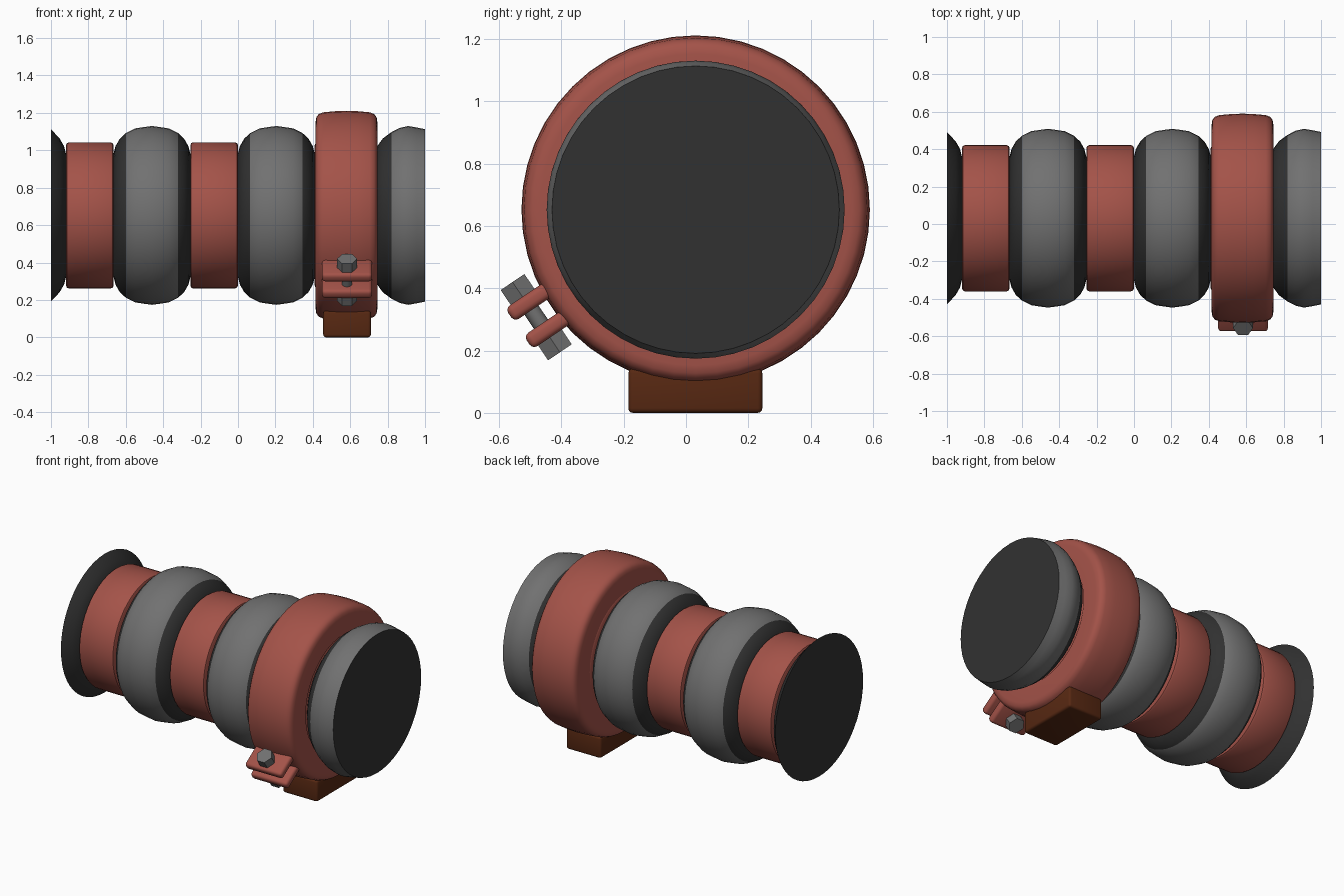
import bpy, bmesh, math
from mathutils import Matrix, Vector

if "Cube" in bpy.data.objects:
    bpy.data.objects.remove(bpy.data.objects["Cube"])

CY, CZ = 0.031, 0.652      # hose axis


def mat(name, rgb):
    m = bpy.data.materials.new(name)
    m.diffuse_color = (*rgb, 1)
    m.use_nodes = True
    m.node_tree.nodes["Principled BSDF"].inputs["Base Color"].default_value = m.diffuse_color
    return m


RED = mat("brick red", (0.37, 0.086, 0.066))
GREY = mat("mid grey", (0.165, 0.165, 0.165))
DARK = mat("dark grey", (0.031, 0.031, 0.031))
BROWN = mat("dark brown", (0.095, 0.021, 0.006))


def finish(bm, name, mats, angle=40):
    bmesh.ops.recalc_face_normals(bm, faces=bm.faces)
    me = bpy.data.meshes.new(name)
    bm.to_mesh(me)
    bm.free()
    ob = bpy.data.objects.new(name, me)
    bpy.context.collection.objects.link(ob)
    for m in mats:
        me.materials.append(m)
    bpy.ops.object.select_all(action='DESELECT')
    ob.select_set(True)
    bpy.context.view_layer.objects.active = ob
    bpy.ops.object.shade_smooth_by_angle(angle=math.radians(angle))
    return ob


def lathe(name, profile, mats, is_dark=lambda x: False, ring=False, n=48):
    """Revolve (x, r) points around the hose axis; cap the ends or close the loop."""
    bm = bmesh.new()
    rings = [[bm.verts.new((x, CY + r * math.sin(2 * math.pi * i / n),
                            CZ + r * math.cos(2 * math.pi * i / n)))
              for i in range(n)] for x, r in profile]
    pairs = list(zip(rings, rings[1:]))
    if ring:
        pairs.append((rings[-1], rings[0]))
    for a, b in pairs:
        for i in range(n):
            j = (i + 1) % n
            f = bm.faces.new((a[i], a[j], b[j], b[i]))
            f.material_index = int(is_dark(f.calc_center_median().x))
    if not ring:
        for r in (rings[0], rings[-1]):
            bm.faces.new(r).material_index = len(mats) - 1
    return finish(bm, name, mats)


# Hose ribs: grey crown, dark flanks
half = [(-0.205, 0.28), (-0.205, 0.33), (-0.195, 0.37), (-0.172, 0.41),
        (-0.14, 0.440), (-0.09, 0.465), (-0.045, 0.472), (0, 0.478)]
full = half + [(-x, r) for x, r in reversed(half[:-1])]
for k, c in enumerate((-0.46, 0.205)):
    lathe(f"hose_rib_{k + 1}", [(c + x, r) for x, r in full], [GREY, DARK],
          lambda x, c=c: abs(x - c) > 0.14)

# Cut ribs at both hose ends
lathe("hose_end_left", [(-1, 0.460), (-0.985, 0.445), (-0.953, 0.41),
                        (-0.93, 0.37), (-0.92, 0.33), (-0.92, 0.28)],
      [DARK])
lathe("hose_end_right", [(0.735, 0.28), (0.735, 0.34), (0.748, 0.375), (0.775, 0.412),
                         (0.82, 0.445), (0.865, 0.468), (0.91, 0.478),
                         (0.955, 0.470), (1, 0.461)],
      [GREY, DARK], lambda x: x < 0.82)

# Red necks between the ribs
for k, (a, b) in enumerate(((-0.92, -0.665), (-0.255, 0.0), (0.41, 0.74))):
    lathe(f"hose_neck_{k + 1}",
          [(a, 0.25), (a, 0.375), (a + 0.005, 0.386), (a + 0.016, 0.391),
           (b - 0.016, 0.391), (b - 0.005, 0.386), (b, 0.375), (b, 0.25)], [RED])

# Clamp band with rounded edges
band = [(-0.165, 0.385), (-0.165, 0.50), (-0.161, 0.525), (-0.148, 0.542),
        (-0.125, 0.551), (-0.06, 0.557)]
lathe("clamp_band", [(0.58 + x, r) for x, r in band] + [(0.58, 0.559)] +
      [(0.58 - x, r) for x, r in reversed(band)], [RED], ring=True)


def box(name, size, matrix, material, bevel):
    bm = bmesh.new()
    bmesh.ops.create_cube(bm, size=1)
    bmesh.ops.scale(bm, vec=size, verts=bm.verts)
    bmesh.ops.bevel(bm, geom=bm.edges[:], offset=bevel, segments=3,
                    profile=0.5, affect='EDGES')
    bm.transform(matrix)
    return finish(bm, name, [material])


# Foot block
box("foot", (0.255, 0.43, 0.142), Matrix.Translation((0.583, 0.03, 0.071)), BROWN, 0.015)

# Clamp frame: local x = hose axis, y = radially outward, z = along the bolt
out = Vector((0, -0.829, -0.559))
along = Vector((1, 0, 0)).cross(out)
centre = Vector((0.583, CY, CZ)) + out * 0.617
frame = Matrix.Translation(centre) @ Matrix(((1, 0, 0), out, along)).transposed().to_4x4()

# Clamp lugs
for name, s in (("upper_lug", 1), ("lower_lug", -1)):
    box(name, (0.267, 0.19, 0.052),
        frame @ Matrix.Translation((0, -0.028, 0.053 * s)), RED, 0.018)


# Bolt shank, head and nut
def prism(name, sides, radius, depth, z):
    bm = bmesh.new()
    bmesh.ops.create_cone(bm, cap_ends=True, segments=sides, radius1=radius,
                          radius2=radius, depth=depth)
    # put a hexagon corner on the hose axis direction
    top = max(bm.verts, key=lambda v: v.co.x)
    a = math.atan2(top.co.y, top.co.x)
    bm.transform(frame @ Matrix.Translation((0, 0, z)) @ Matrix.Rotation(-a, 4, 'Z'))
    finish(bm, name, [GREY], 30)


prism("bolt_shank", 16, 0.027, 0.2, 0)
prism("bolt_head", 6, 0.053, 0.062, 0.105)
prism("bolt_nut", 6, 0.053, 0.062, -0.105)
